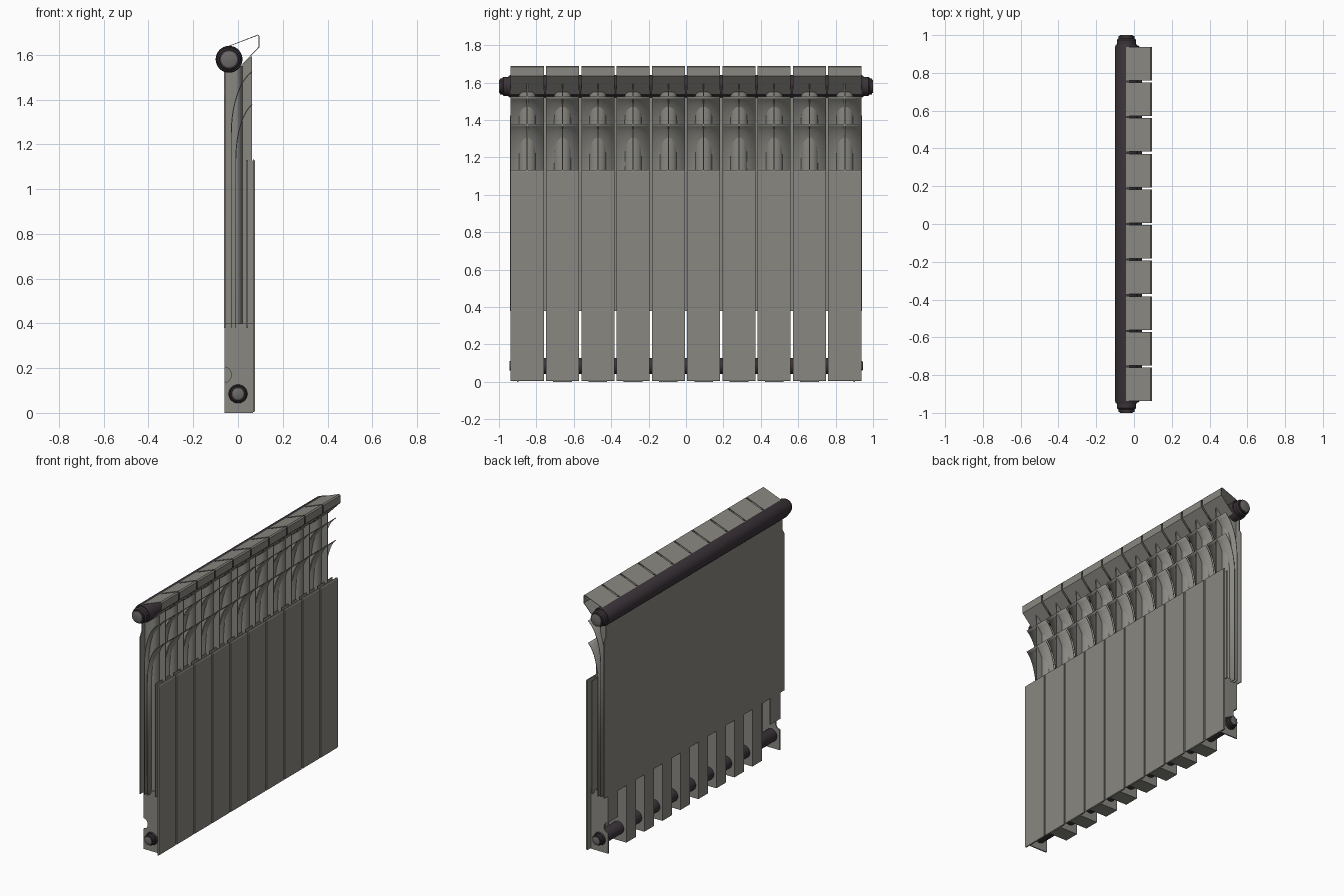
import bpy, bmesh, math

if "Cube" in bpy.data.objects:
    bpy.data.objects.remove(bpy.data.objects["Cube"])

def material(name, rgb):
    m = bpy.data.materials.new(name)
    m.diffuse_color = (*rgb, 1)
    m.use_nodes = True
    m.node_tree.nodes["Principled BSDF"].inputs["Base Color"].default_value = m.diffuse_color
    return m

GREY = material("warm_grey_metal", (0.25, 0.245, 0.22))
DARK = material("dark_pipe_metal", (0.043, 0.033, 0.04))
PLUG = material("plug_grey", (0.15, 0.145, 0.14))

def make(name, bm, mat, smooth=False):
    bmesh.ops.recalc_face_normals(bm, faces=bm.faces)
    me = bpy.data.meshes.new(name)
    bm.to_mesh(me)
    bm.free()
    me.materials.append(mat)
    ob = bpy.data.objects.new(name, me)
    bpy.context.collection.objects.link(ob)
    if smooth:
        bpy.ops.object.select_all(action='DESELECT')
        ob.select_set(True)
        bpy.context.view_layer.objects.active = ob
        bpy.ops.object.shade_smooth_by_angle(angle=math.radians(35))
    return ob

def prism(name, pts, a, b, mat=GREY, axis='y', smooth=False):
    """Extrude a closed outline: axis y takes (x,z), x takes (y,z), z takes (x,y)."""
    place = {'y': lambda p, t: (p[0], t, p[1]),
             'x': lambda p, t: (t, p[0], p[1]),
             'z': lambda p, t: (p[0], p[1], t)}[axis]
    bm = bmesh.new()
    lo = [bm.verts.new(place(p, a)) for p in pts]
    hi = [bm.verts.new(place(p, b)) for p in pts]
    bm.faces.new(lo)
    bm.faces.new(hi[::-1])
    n = len(pts)
    for i in range(n):
        bm.faces.new((lo[i], lo[(i + 1) % n], hi[(i + 1) % n], hi[i]))
    return make(name, bm, mat, smooth)

def box(name, x, y, z, mat=GREY):
    return prism(name, [(x[0], z[0]), (x[1], z[0]), (x[1], z[1]), (x[0], z[1])], *y, mat)

def sheet(name, pts, a, b, thick=0.004, closed=False, smooth=False):
    """Thin bent sheet along an (x,z) path."""
    bm = bmesh.new()
    lo = [bm.verts.new((p[0], a, p[1])) for p in pts]
    hi = [bm.verts.new((p[0], b, p[1])) for p in pts]
    n = len(pts)
    for i in range(n if closed else n - 1):
        j = (i + 1) % n
        bm.faces.new((lo[i], lo[j], hi[j], hi[i]))
    ob = make(name, bm, GREY, smooth)
    mod = ob.modifiers.new("thickness", 'SOLIDIFY')
    mod.thickness = thick
    mod.offset = 0
    return ob

def turned(name, cx, cz, prof, mat, seg=32):
    """Revolve (radius, y) stations around an axis along y."""
    bm = bmesh.new()
    rings = []
    for r, y in prof:
        rings.append([bm.verts.new((cx + r * math.cos(2 * math.pi * k / seg), y,
                                    cz + r * math.sin(2 * math.pi * k / seg))) for k in range(seg)])
    for p, q in zip(rings, rings[1:]):
        for k in range(seg):
            bm.faces.new((p[k], p[(k + 1) % seg], q[(k + 1) % seg], q[k]))
    bm.faces.new(rings[0])
    bm.faces.new(rings[-1])
    return make(name, bm, mat, True)

# Horizontal header pipes with end collars and plugs
for label, cx, cz, r, end, tip in (("top", -0.04, 1.58, 0.06, 0.95, 1.0),
                                   ("bottom", 0.0, 0.085, 0.042, 0.915, 0.945)):
    turned(label + "_pipe", cx, cz, [(r * .93, -end), (r, -end + .012), (r, end - .012), (r * .93, end)], DARK)
    for s in (-1, 1):
        d = tip - end
        turned(label + "_collar", cx, cz, [(r * .85, s * (end - .01)), (r * .85, s * (end + d * .5)),
                                           (r * .72, s * (end + d * .65)), (r * .72, s * (tip - .006))], DARK)
        turned(label + "_plug", cx, cz, [(r * .6, s * end), (r * .6, s * (tip - .002)),
                                         (r * .52, s * tip)], PLUG, 24)

# Continuous back plate, trimmed at the top corners
prism("back_plate", [(-.942, .38), (.942, .38), (.942, 1.42), (.925, 1.45), (.925, 1.54),
                     (-.925, 1.54), (-.925, 1.45), (-.942, 1.42)], -.062, -.056, GREY, 'x')

def louver(x0, z0, x1, z1, n=10):
    """Straight plate rising from z 0.38, then a quarter-ellipse flick forward."""
    path = [(x0, .38)]
    for i in range(n + 1):
        t = math.radians(72) * i / n
        path.append((x0 + (x1 - x0) * (1 - math.cos(t)) / (1 - math.cos(math.radians(72))),
                     z0 + (z1 - z0) * math.sin(t) / math.sin(math.radians(72))))
    return path

COUNT, PITCH, HALF = 10, 0.1886, 0.0885
notched = [(-.06, .0), (.068, 0), (.068, .4), (-.06, .4)] + [
    (-.06 + .03 * math.sin(math.pi * i / 8), .17 + .035 * math.cos(math.pi * i / 8)) for i in range(9)]

for k in range(COUNT):
    c = (k - (COUNT - 1) / 2) * PITCH
    a, b = c - HALF, c + HALF

    # Front panel with softened edges
    prism("front_panel", [(.066, .004), (.073, .004), (.076, .01), (.076, 1.125),
                          (.072, 1.132), (.066, 1.132)], a, b)

    # Inner plates, two of which flick forward as louvers
    sheet("lower_louver", louver(-.01, 1.13, .063, 1.378), a, b, smooth=True)
    sheet("upper_louver", louver(-.03, 1.25, .063, 1.525), a, b, smooth=True)
    box("inner_plate", (.039, .044), (a + .01, b - .01), (.38, 1.13))

    # Centre fin joining back plate and front panel
    prism("centre_fin", [(-.058, .38), (.067, .38), (.067, 1.12), (.063, 1.13), (.063, 1.595),
                         (.0, 1.535), (-.058, 1.535)], c - .003, c + .003)

    # Rounded vertical water tube
    tube = [(-.058, c - .045)]
    for i in range(13):
        t = -math.pi / 2 + math.pi * i / 12
        tube.append((-.01 + .03 * math.cos(t), c + .045 * math.sin(t)))
    tube.append((-.058, c + .045))
    prism("water_tube", tube, .38, 1.55, GREY, 'z', True)

    # Foot of each section: boxes inside, notched side plates at both ends
    if 0 < k < COUNT - 1:
        box("section_foot", (-.06, .068), (c - .05, c + .05), (0, .4))
    else:
        y = c + (.05 if c > 0 else -.05)
        prism("end_foot", notched, y - .004, y + .004)
        box("end_foot_back", (-.06, -.052), (c - .05, c + .05), (.205, .4))

    # Hollow hood above the top louver
    sheet("hood", [(-.045, 1.637), (.088, 1.688), (.094, 1.682), (.094, 1.635), (.004, 1.54)],
          a, b, .004, True)
